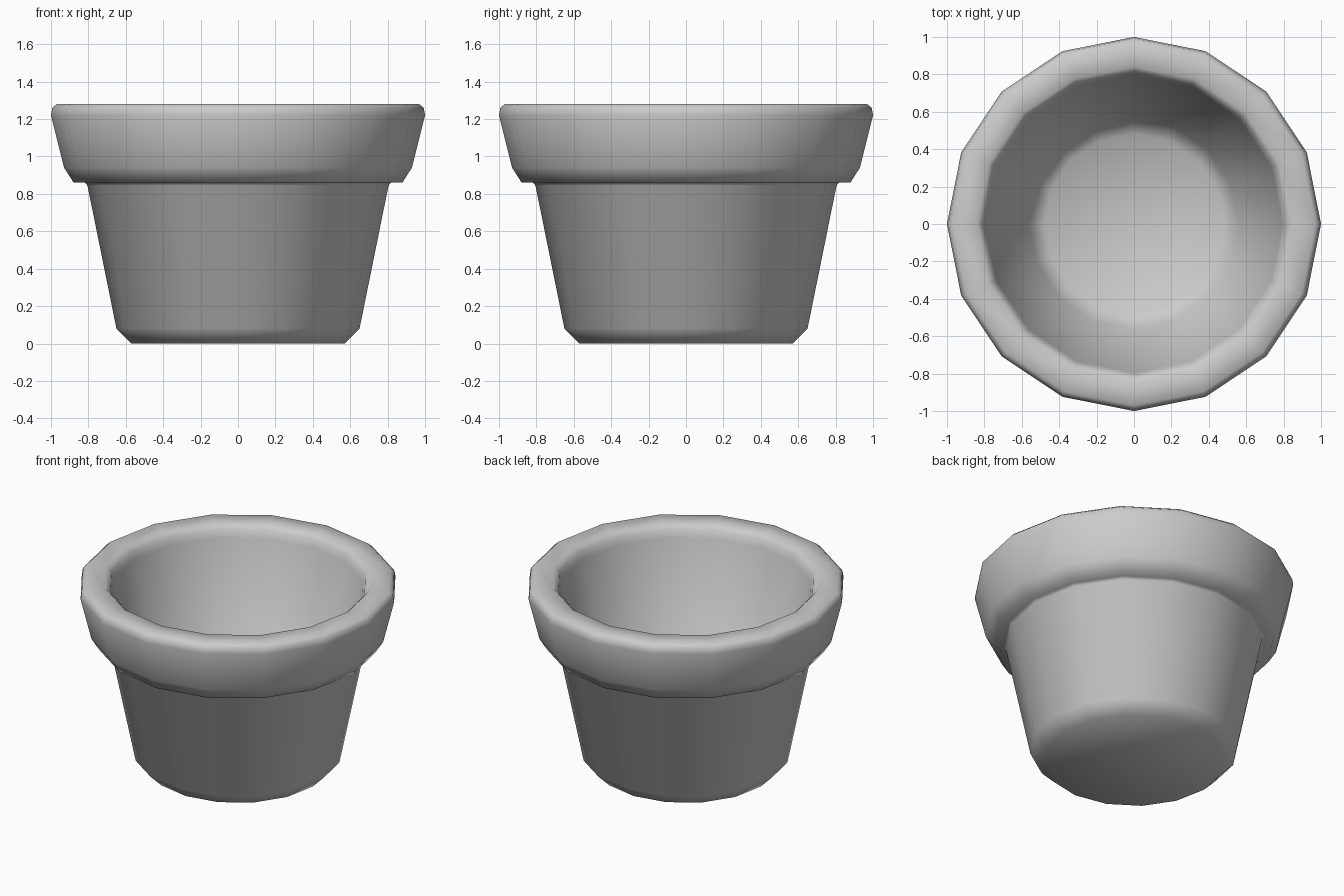
import bpy, bmesh, math

if "Cube" in bpy.data.objects:
    bpy.data.objects.remove(bpy.data.objects["Cube"])

SIDES = 16

# Profile (radius, height): underside centre, outer wall, rim, inner wall, inner floor
profile = [
    (0, 0), (0.57, 0), (0.65, 0.08), (0.805, 0.845), (0.82, 0.862),
    (0.88, 0.862), (0.93, 0.94), (1.0, 1.22), (0.993, 1.26), (0.97, 1.28),
    (0.84, 1.28), (0.81, 1.25), (0.795, 1.2), (0.56, 0.17), (0.48, 0.11), (0, 0.11),
]


def lathe(name, points, sides):
    """Spin a profile around z into a smooth closed solid."""
    bm = bmesh.new()
    rings = []
    for r, z in points:
        count = sides if r > 0 else 1
        rings.append([bm.verts.new((r * math.cos(2 * math.pi * i / sides),
                                    r * math.sin(2 * math.pi * i / sides), z))
                      for i in range(count)])
    for a, b in zip(rings, rings[1:]):
        for i in range(sides):
            j = (i + 1) % sides
            quad = [a[i % len(a)], a[j % len(a)], b[j % len(b)], b[i % len(b)]]
            bm.faces.new(list(dict.fromkeys(quad)))
    bmesh.ops.recalc_face_normals(bm, faces=bm.faces)
    for f in bm.faces:
        f.smooth = True
    mesh = bpy.data.meshes.new(name)
    bm.to_mesh(mesh)
    bm.free()
    obj = bpy.data.objects.new(name, mesh)
    bpy.context.collection.objects.link(obj)
    return obj


# Flower pot: one hollow turned body with a thick rim
lathe("flower_pot", profile, SIDES)
